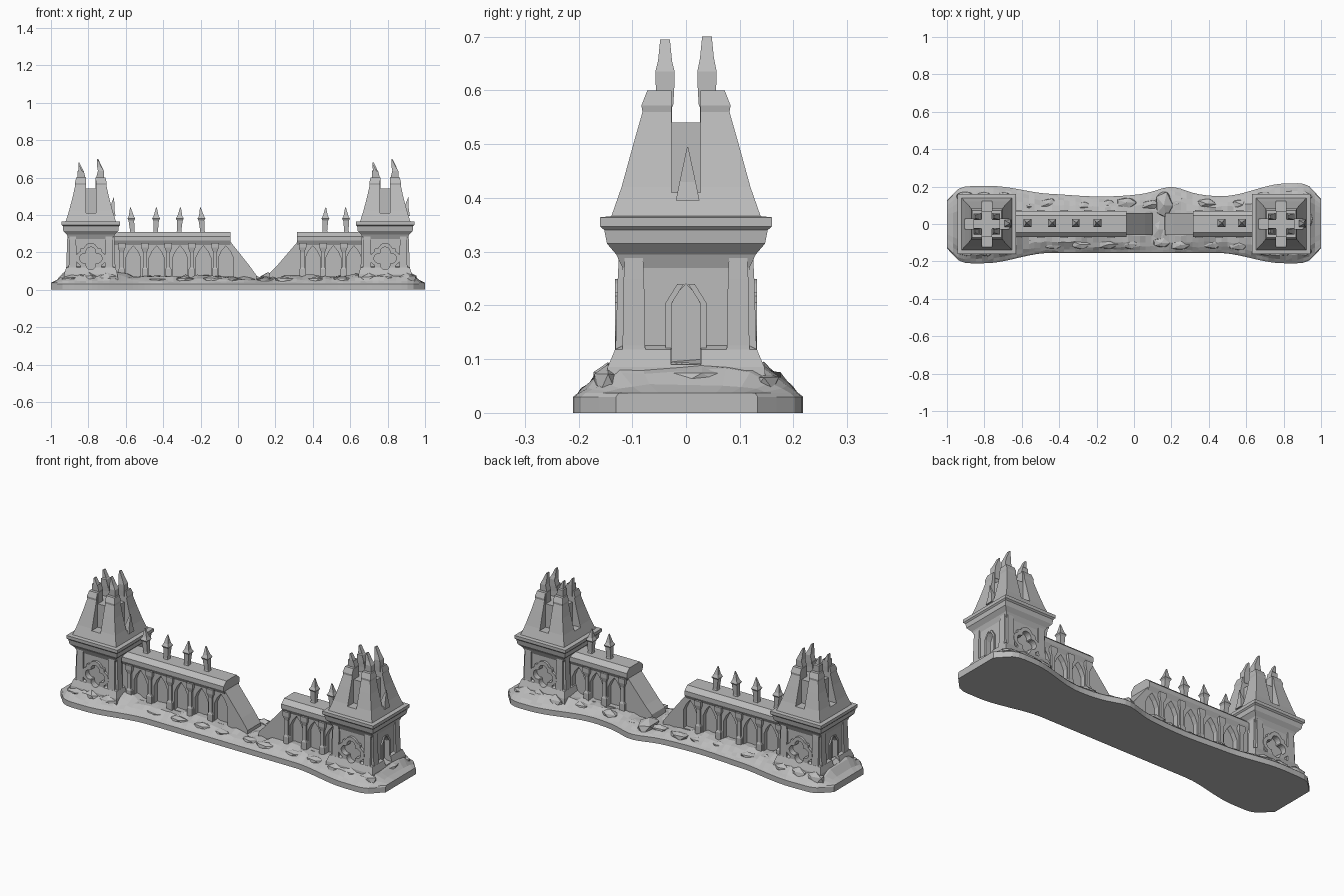
import bpy, bmesh, math, random
from mathutils import Matrix, Vector

random.seed(4)
if "Cube" in bpy.data.objects:
    bpy.data.objects.remove(bpy.data.objects["Cube"])

stone = bpy.data.materials.new("grey stone")
stone.use_nodes = True
stone.diffuse_color = (0.5, 0.5, 0.5, 1)
stone.node_tree.nodes["Principled BSDF"].inputs["Base Color"].default_value = (0.5, 0.5, 0.5, 1)


def finish(name, bm):
    bmesh.ops.recalc_face_normals(bm, faces=bm.faces)
    mesh = bpy.data.meshes.new(name)
    bm.to_mesh(mesh)
    bm.free()
    mesh.materials.append(stone)
    ob = bpy.data.objects.new(name, mesh)
    bpy.context.collection.objects.link(ob)
    return ob


def rings(name, loops):
    """Skin a closed solid through loops of equal point count."""
    bm = bmesh.new()
    vs = [[bm.verts.new(p) for p in loop] for loop in loops]
    n = len(vs[0])
    for a, b in zip(vs, vs[1:]):
        for i in range(n):
            j = (i + 1) % n
            bm.faces.new((a[i], a[j], b[j], b[i]))
    bm.faces.new(vs[0])
    bm.faces.new(vs[-1])
    return finish(name, bm)


def loft(name, sections, at=(0, 0)):
    """Stack rectangles: (z, half x, half y, shift x, shift y)."""
    loops = []
    for s in sections:
        z, hx, hy, dx, dy = (*s, 0, 0, 0)[:5] if len(s) < 5 else s
        cx, cy = at[0] + dx, at[1] + dy
        loops.append([(cx + a * hx, cy + b * hy, z) for a, b in ((-1, -1), (1, -1), (1, 1), (-1, 1))])
    return rings(name, loops)


def prism(name, outline, y0, y1):
    """Extrude an x-z outline along y."""
    return rings(name, [[(x, y, z) for x, z in outline] for y in (y0, y1)])


def box(name, x0, x1, y0, y1, z0, z1):
    return prism(name, [(x0, z0), (x1, z0), (x1, z1), (x0, z1)], y0, y1)


def spin(ob, quarter):
    ob.data.transform(Matrix.Rotation(quarter * math.pi / 2, 4, "Z"))
    return ob


def cut(target, cutter):
    cutter.hide_render = True
    mod = target.modifiers.new("cut", "BOOLEAN")
    mod.operation, mod.solver, mod.object = "DIFFERENCE", "EXACT", cutter
    deps = bpy.context.evaluated_depsgraph_get()
    mesh = bpy.data.meshes.new_from_object(target.evaluated_get(deps))
    target.modifiers.clear()
    target.data = mesh
    bpy.data.objects.remove(cutter)


def arch(cx, half, z0, spring, top):
    return [(cx - half, z0), (cx + half, z0), (cx + half, spring), (cx + half * 0.6, (spring + top * 1.2) / 2.2),
            (cx, top), (cx - half * 0.6, (spring + top * 1.2) / 2.2), (cx - half, spring)]


def ease(a, b, x):
    t = min(1, max(0, (x - a) / (b - a)))
    return t * t * (3 - 2 * t)


# Base slab with uneven ground
loops = []
for i in range(65):
    x = -1 + i / 32
    ax = abs(x)
    half = 0.155 + 0.055 * ease(0.45, 0.8, ax)
    half *= max(0.62, (1 - max(0, (ax - 0.86) / 0.14) ** 3) ** 0.4)
    back = half + 0.035 * math.exp(-((x - 0.2) / 0.1) ** 2) + 0.008 * math.sin(9 * x)
    rise = ease(1.0, 0.9, ax) if ax < 1 else 0
    rise *= 1 - 0.45 * math.exp(-((x - 0.12) / 0.12) ** 2)
    rise *= 0.75 + 0.5 * ease(0.55, 0.75, ax)
    ground = [(1, 0), (1, 0.03), (0.96, 0.037), (0.9, 0.046), (0.78, 0.062), (0.62, 0.078), (0.4, 0.087)]
    pts = []
    for side, width in ((-1, half), (1, back)):
        row = []
        for k, (f, z) in enumerate(ground):
            if k > 2:
                z = 0.037 + (z - 0.037) * rise * random.uniform(0.75, 1.25)
                f += random.uniform(-0.03, 0.03)
            row.append((x, side * f * width, z))
        pts += row if side < 0 else row[::-1]
    loops.append(pts)
rings("ground_base", loops)


# Ruined walls with pointed niches, pillars, coping and finials
def wall(tag, outline, cap_x, niches, pillars, finials):
    body = prism(tag + "_wall", outline, -0.058, 0.058)
    for c in niches:
        for s in (-1, 1):
            cut(body, prism("niche_cutter", arch(c, 0.04, 0.07, 0.17, 0.235), s * 0.03, s * 0.1))
    profile = [(0.24, 0.058), (0.262, 0.07), (0.285, 0.07), (0.308, 0.045)]
    ring = [(-h, z) for z, h in profile] + [(h, z) for z, h in reversed(profile)]
    rings(tag + "_coping", [[(x, y, z) for y, z in ring] for x in cap_x])
    for c in pillars:
        for s in (-1, 1):
            loft(tag + "_pillar", [(0.05, 0.016, 0.012), (0.11, 0.016, 0.012), (0.12, 0.01, 0.008),
                                   (0.2, 0.01, 0.008), (0.225, 0.02, 0.014), (0.25, 0.02, 0.014)], (c, s * 0.06))
    for c in finials:
        lean = random.uniform(-0.006, 0.006)
        loft(tag + "_finial", [(0.3, 0.015, 0.015), (0.315, 0.012, 0.012), (0.37, 0.015, 0.015, lean, 0),
                               (0.38, 0.021, 0.021, lean, 0), (0.395, 0.013, 0.013, lean, 0),
                               (0.44, 0.002, 0.002, lean * 2, 0)], (c, 0.005))


wall("right", [(-0.69, 0.04), (0.1, 0.04), (0.1, 0.075), (0.06, 0.13), (-0.035, 0.25), (-0.05, 0.27), (-0.69, 0.27)],
     (-0.68, -0.04), [-0.56 + 0.125 * i for i in range(4)] + [-0.065],
     [-0.6225 + 0.125 * i for i in range(5)], [-0.565 + 0.125 * i for i in range(4)])
wall("left", [(0.16, 0.04), (0.69, 0.04), (0.69, 0.27), (0.33, 0.27), (0.3, 0.235), (0.21, 0.13), (0.17, 0.09)],
     (0.315, 0.68), [0.4, 0.51, 0.62], [0.345, 0.455, 0.565], [0.465, 0.58])


# Pieces of a tower, built at the origin
def quatrefoil(d, a, square):
    pts = []
    for i in range(48):
        t = math.pi * 2 * (i + 0.5) / 48
        p = (t + math.pi / 4) % (math.pi / 2) - math.pi / 4
        r = d * math.cos(p) + math.sqrt(max(0, a * a - (d * math.sin(p)) ** 2))
        r = max(r, square / max(abs(math.cos(t)), abs(math.sin(t))))
        pts.append((r * math.cos(t), 0.168 + r * math.sin(t)))
    return pts


parts = []
body = loft("tower_body", [(0.03, 0.148, 0.152), (0.085, 0.142, 0.146), (0.118, 0.132, 0.132), (0.125, 0.118, 0.118),
                           (0.27, 0.118, 0.118), (0.295, 0.128, 0.13), (0.315, 0.147, 0.147), (0.34, 0.15, 0.152),
                           (0.347, 0.157, 0.16), (0.364, 0.157, 0.16), (0.366, 0.135, 0.14)])
for q in (1, 3):
    cut(body, spin(prism("doorway_cutter", arch(0, 0.028, 0.09, 0.2, 0.24), -0.2, -0.095), q))
for q in (0, 2):
    cut(body, spin(prism("rosette_cutter", quatrefoil(0.034, 0.026, 0.01), -0.2, -0.1), q))
parts.append(body)

roof = loft("tower_roof", [(0.36, 0.136, 0.141), (0.42, 0.117, 0.12), (0.5, 0.096, 0.098), (0.56, 0.083, 0.081),
                           (0.572, 0.085, 0.083), (0.6, 0.078, 0.072)])
for q in range(4):
    cut(roof, spin(box("channel_cutter", -0.027, 0.027, -0.25, -0.07, 0.41, 0.75), q))
for q in range(2):
    cut(roof, spin(box("slot_cutter", -0.026, 0.026, -0.25, 0.25, 0.54, 0.75), q))
parts.append(roof)

for q in (0, 2):
    # Pierced rosette frame on the front and back
    frame = prism("rosette_frame", quatrefoil(0.045, 0.037, 0.056), -0.132, -0.112)
    cut(frame, prism("rosette_hole", quatrefoil(0.034, 0.026, 0.01), -0.2, -0.05))
    parts.append(spin(frame, q))
for q in range(4):
    for s in (-1, 1):
        # Corner buttresses and ribs beside the roof channels
        rib = loft("tower_buttress", [(0.05, 0.024, 0.02), (0.125, 0.021, 0.014), (0.25, 0.019, 0.01),
                                      (0.29, 0.017, 0.008)], (s * 0.097, -0.117))
        parts.append(spin(rib, q))
for q in (1, 3):
    for s in (-1, 1):
        parts.append(spin(loft("door_jamb", [(0.08, 0.006, 0.006), (0.205, 0.006, 0.006),
                                            (0.24, 0.006, 0.006, -s * 0.022, 0)], (s * 0.032, -0.12)), q))
# Pointed dormer on one roof side
parts.append(loft("roof_dormer", [(0.395, 0.02, 0.022), (0.43, 0.014, 0.015), (0.495, 0.001, 0.001, 0.012, 0)],
                  (0.112, 0.003)))
# Broken corner prongs
for sx in (-1, 1):
    for sy in (-1, 1):
        tip = {(-1, -1): 0.665, (1, -1): 0.695, (-1, 1): 0.68, (1, 1): 0.7}[(sx, sy)]
        parts.append(loft("roof_prong", [(0.57, 0.02, 0.015), (0.6, 0.021, 0.017), (0.635, 0.016, 0.018, sx * 0.004, 0),
                                         (0.66 - (0.7 - tip), 0.012, 0.013, -0.004, 0),
                                         (tip, 0.003, 0.009, -0.014, 0)], (sx * 0.05, sy * 0.039)))

# Place both towers
for ob in parts:
    twin = ob.copy()
    bpy.context.collection.objects.link(twin)
    ob.location.x, twin.location.x = -0.787, 0.787
    twin.name, ob.name = "left_" + ob.name, "right_" + ob.name


# Rubble boulders
def boulder(x, y, z, sx, sy, sz):
    bm = bmesh.new()
    bmesh.ops.create_icosphere(bm, subdivisions=1, radius=1)
    for v in bm.verts:
        v.co *= random.uniform(0.8, 1.1)
        v.co = Vector((x + v.co.x * sx, y + v.co.y * sy, z + v.co.z * sz))
    finish("rubble", bm)


for s in (-1, 1):
    for t in (-1, 1):
        for k in range(3):
            boulder(s * (0.7 + 0.1 * k), t * 0.145, 0.055, 0.06, 0.03, random.uniform(0.02, 0.045))
    boulder(s * 0.925, 0.03, 0.06, 0.03, 0.09, 0.03)
for k in range(9):
    x = -0.58 + 0.14 * k
    for t in (-1, 1):
        boulder(x + random.uniform(-0.04, 0.04), t * random.uniform(0.085, 0.115), 0.05,
                0.06, 0.03, random.uniform(0.015, 0.03))
boulder(0.16, 0.1, 0.05, 0.05, 0.08, 0.045)
boulder(0.13, -0.03, 0.045, 0.04, 0.07, 0.025)
boulder(0.22, 0.0, 0.06, 0.05, 0.07, 0.05)
